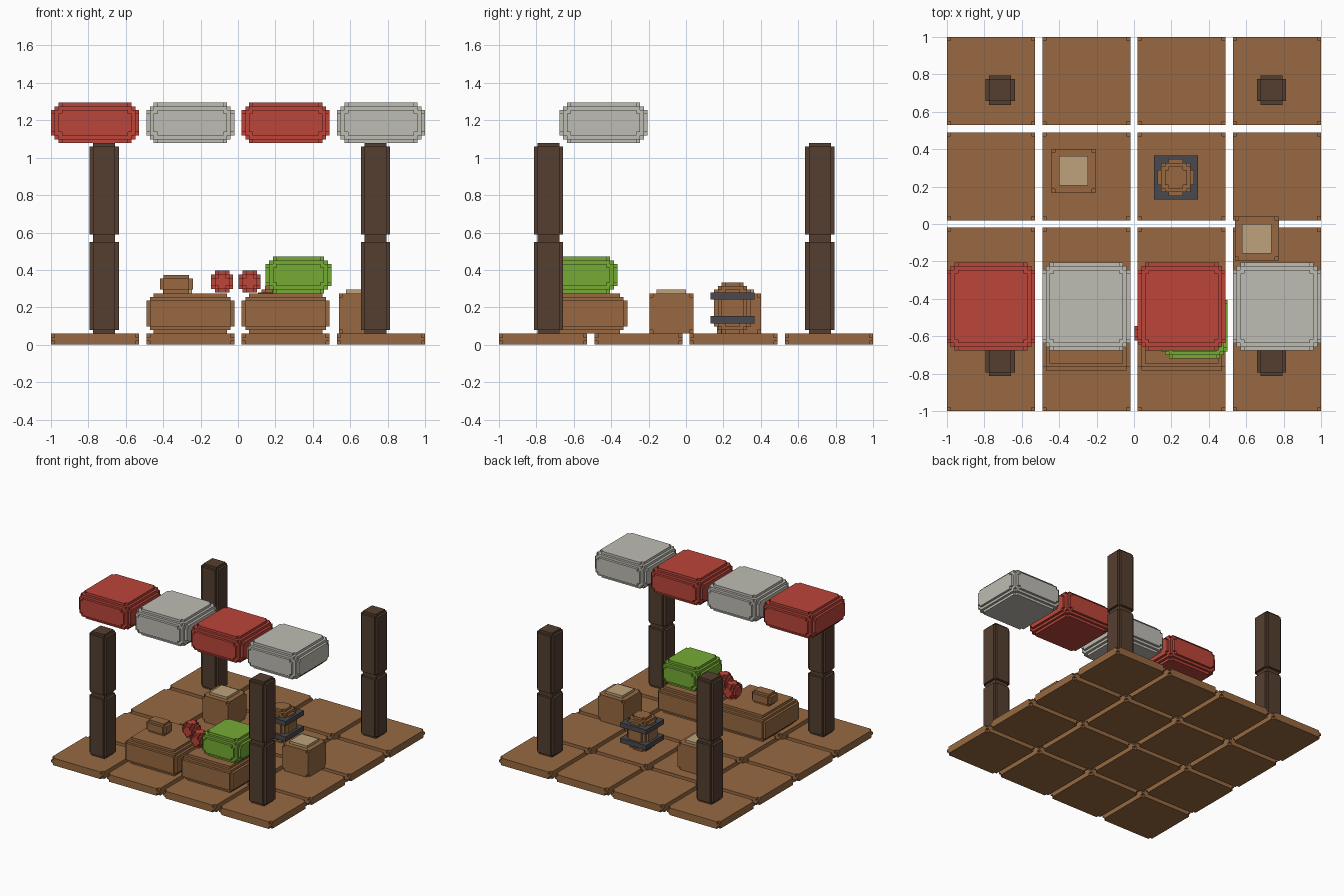
import bpy, bmesh
from itertools import product
from mathutils import Vector

default = bpy.data.objects.get("Cube")
if default:
    bpy.data.objects.remove(default)

U = 2 / 102      # edge length of one small cube; the floor is 102 cubes wide


def material(name, code):
    rgb = [int(code[i:i + 2], 16) / 255 for i in (0, 2, 4)]
    lin = [((c + 0.055) / 1.055) ** 2.4 for c in rgb] + [1]
    mat = bpy.data.materials.new(name)
    mat.use_nodes = True
    mat.diffuse_color = lin
    mat.node_tree.nodes["Principled BSDF"].inputs["Base Color"].default_value = lin
    return mat


wood = material("wood", "976941")
dark_wood = material("dark_wood", "543F2F")
red = material("red", "BC453A")
cloth = material("pale_cloth", "BEBCB3")
green = material("leaf_green", "76AB34")
tan = material("tan", "BDA27C")
iron = material("iron", "4A4A4E")

meshes = {}


def stepped_mesh(name, size, radius, mat):
    """Box of small cubes whose edges are rounded in steps."""
    key = (size, radius, mat.name)
    if key in meshes:
        return meshes[key]
    half = Vector(size) / 2
    cells = set()
    for cell in product(*map(range, size)):
        p = Vector(cell) + Vector((0.5, 0.5, 0.5)) - half
        over = Vector([max(0, abs(p[a]) - half[a] + radius) for a in range(3)])
        if over.length <= radius:
            cells.add(cell)
    bm = bmesh.new()
    verts = {}

    def corner(c):
        if c not in verts:
            verts[c] = bm.verts.new(Vector(c) * U)
        return verts[c]

    # Only the exposed sides of the cubes become faces
    for cell in cells:
        for a, s in product(range(3), (0, 1)):
            near = list(cell)
            near[a] += 2 * s - 1
            if tuple(near) in cells:
                continue
            b, c = (a + 1) % 3, (a + 2) % 3
            ring = []
            for i, j in ((0, 0), (1, 0), (1, 1), (0, 1)):
                q = list(cell)
                q[a] += s
                q[b] += i
                q[c] += j
                ring.append(corner(tuple(q)))
            bm.faces.new(ring if s else ring[::-1])
    bmesh.ops.dissolve_limit(bm, angle_limit=0.01, verts=bm.verts[:], edges=bm.edges[:])
    mesh = bpy.data.meshes.new(name)
    bm.to_mesh(mesh)
    bm.free()
    mesh.materials.append(mat)
    meshes[key] = mesh
    return mesh


def block(name, start, size, radius, mat):
    """Place a stepped box by its lowest corner, in cube units."""
    obj = bpy.data.objects.new(name, stepped_mesh(name, size, radius, mat))
    obj.location = Vector(start) * U - Vector((1, 1, 0))
    bpy.context.collection.objects.link(obj)


# Floor tiles
for x, y in product(range(4), repeat=2):
    block("floor_tile", (x * 26, y * 26, 0), (24, 24, 3), 1.5, wood)

# Corner posts, two pieces each
for x, y, z in product((10.5, 84.5), (9.5, 83.5), (3, 29)):
    block("corner_post", (x, y, z), (8, 8, 26), 2, dark_wood)

# Awning cushions in alternating colours
for i in range(4):
    block("awning_block", (i * 26, 16.5, 55), (24, 24, 11), 4, cloth if i % 2 else red)

# Counters with inset plinth and top
for x in (26, 52):
    block("counter_plinth", (x + 2, 13, 3), (20, 20, 1), 0, wood)
    block("counter_body", (x, 11, 4), (24, 24, 9), 2, wood)
    block("counter_top", (x + 2, 13, 13), (20, 20, 1), 0, wood)

# Goods on the counters
block("bread_loaf", (29.7, 20, 14), (9, 6, 5), 2, wood)
block("apple", (43.7, 23.5, 14.2), (6, 6, 6), 3, red)
block("apple", (51.2, 18.2, 14.2), (6, 6, 6), 3, red)
block("cabbage", (58.5, 14.3, 14), (18, 18, 10), 4, green)

# Crates with pale lids
for x, y in ((28.5, 59.5), (78.5, 41)):
    block("crate", (x, y, 3), (12, 12, 11), 1.5, wood)
    block("crate_lid", (x + 2, y + 2, 14), (8, 8, 1), 0, tan)

# Barrel with iron bands
block("barrel", (57.4, 58.7, 3), (10, 10, 14), 4, wood)
for z in (5.8, 12.3):
    block("barrel_band", (56.4, 57.7, z), (12, 12, 2), 0, iron)
